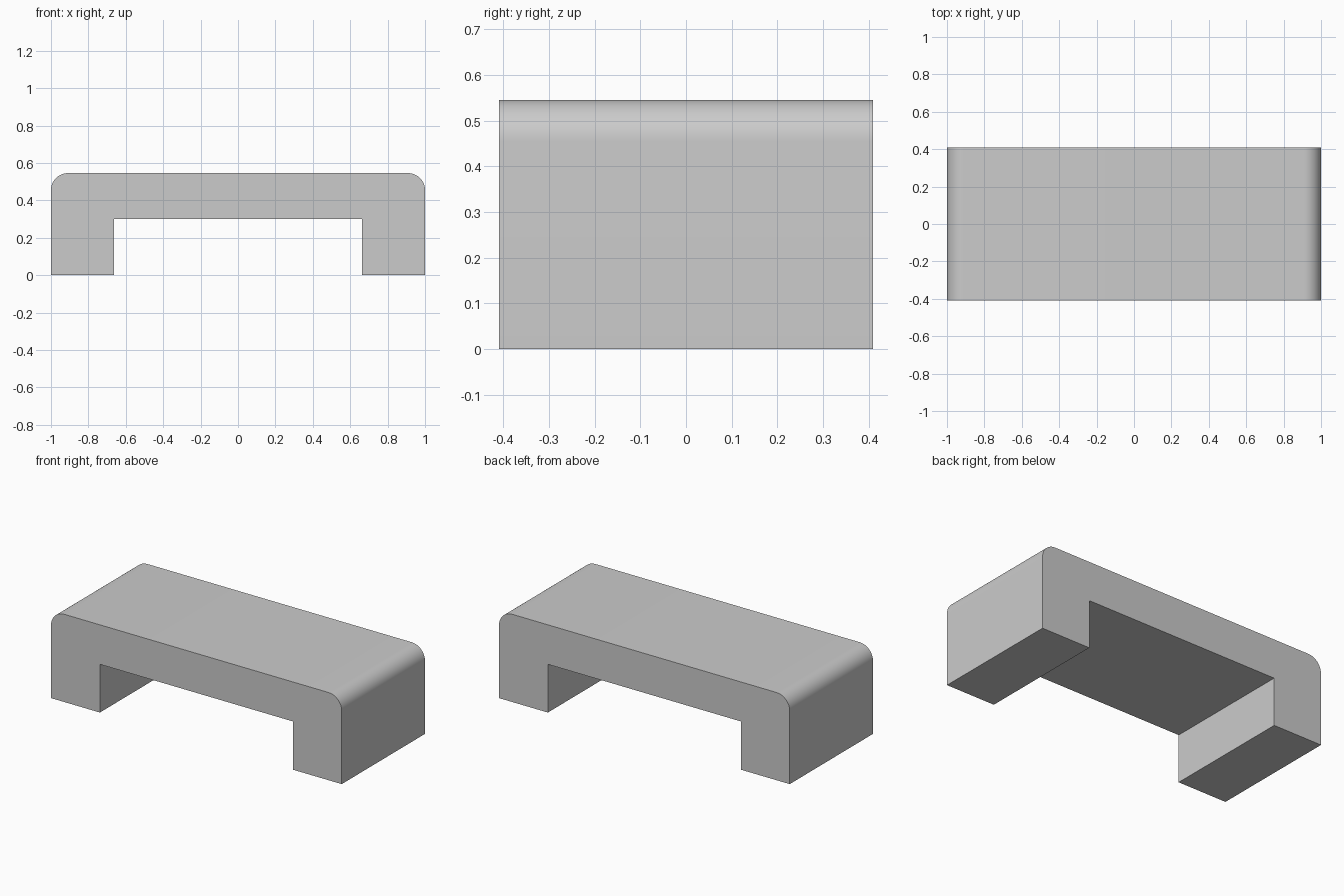
import bpy, bmesh, math

if "Cube" in bpy.data.objects:
    bpy.data.objects.remove(bpy.data.objects["Cube"])

HALF_W, HALF_D, HEIGHT = 1.0, 0.409, 0.5455
LEG_X, UNDER_Z, RADIUS, STEPS = 0.664, 0.30, 0.091, 12

# Right half of the front profile, with a rounded top corner
half = [(LEG_X, UNDER_Z), (LEG_X, 0), (HALF_W, 0)]
for i in range(STEPS + 1):
    a = math.pi / 2 * i / STEPS
    half.append((HALF_W - RADIUS + RADIUS * math.cos(a),
                 HEIGHT - RADIUS + RADIUS * math.sin(a)))
# Mirror it to close the bridge-shaped outline
profile = half + [(-x, z) for x, z in reversed(half)]

# Extrude the profile from front to back
bm = bmesh.new()
face = bm.faces.new([bm.verts.new((x, -HALF_D, z)) for x, z in profile])
result = bmesh.ops.extrude_face_region(bm, geom=[face])
for v in result["geom"]:
    if isinstance(v, bmesh.types.BMVert):
        v.co.y = HALF_D
bmesh.ops.recalc_face_normals(bm, faces=bm.faces)
mesh = bpy.data.meshes.new("bridge_block")
bm.to_mesh(mesh)
bm.free()

block = bpy.data.objects.new("bridge_block", mesh)
bpy.context.collection.objects.link(block)
bpy.context.view_layer.objects.active = block
block.select_set(True)
bpy.ops.object.shade_smooth_by_angle(angle=math.radians(30))
